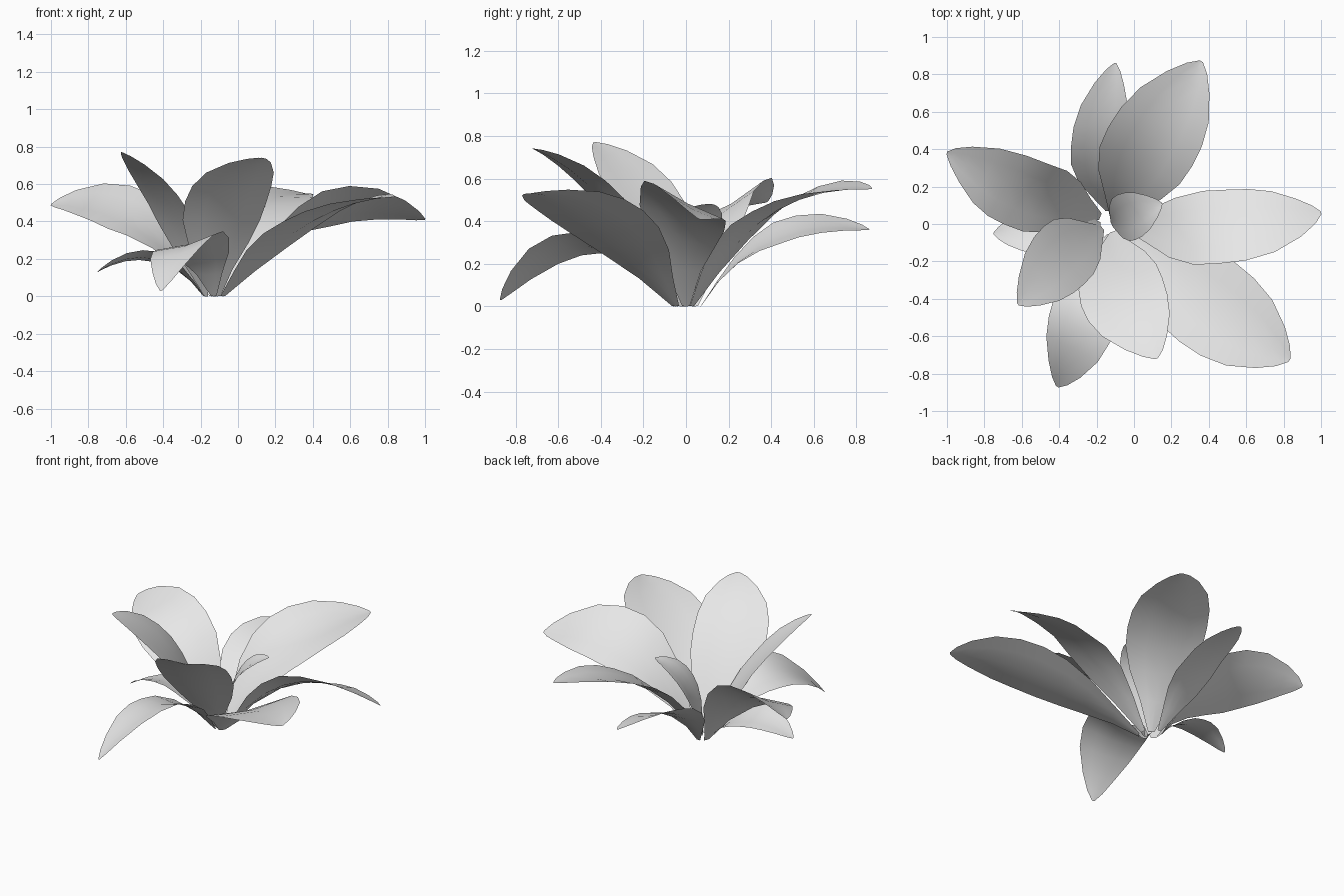
import bpy, bmesh
from math import radians
from mathutils import Vector, Matrix

cube = bpy.data.objects.get("Cube")
if cube:
    bpy.data.objects.remove(cube, do_unlink=True)

# One pale grey for the whole plant
grey = bpy.data.materials.new("pale_grey")
grey.use_nodes = True
grey.diffuse_color = (0.8, 0.8, 0.8, 1)
grey.node_tree.nodes["Principled BSDF"].inputs["Base Color"].default_value = (0.8, 0.8, 0.8, 1)

# Shared leaf outline: position along the leaf, share of the half width
OUTLINE = [(0, .08), (.12, .38), (.25, .74), (.38, .95), (.5, 1), (.62, .97),
           (.75, .83), (.88, .52), (.96, .25), (1, .04)]
ACROSS = (-1, -.5, 0, .5, 1)
UP = Vector((0, 0, 1))


def leaf(name, base, middle, tip, half_width, roll=0, fold=.1, lift=0):
    """Arched blade through three points; roll in degrees lifts its left edge,
    fold cups it along the vein and lift steepens its lower part."""
    a, b, c = Vector(base), Vector(middle), Vector(tip)
    lin, quad = 4 * b - 3 * a - c, 2 * a + 2 * c - 4 * b
    side_flat = UP.cross(c - a).normalized()
    bm = bmesh.new()
    rows = []
    for t, w in OUTLINE:
        centre = a + lin * t + quad * t * t + UP * lift * t * (1 - t) ** 2
        tangent = (lin + 2 * quad * t).normalized()
        side = Matrix.Rotation(radians(roll) * min(1, 2 * t), 3, tangent) @ side_flat
        normal = tangent.cross(side).normalized()
        rows.append([bm.verts.new(centre + half_width * w * (side * s + normal * fold * abs(s)))
                     for s in ACROSS])
    for low, high in zip(rows, rows[1:]):
        for i in range(len(ACROSS) - 1):
            bm.faces.new((low[i + 1], low[i], high[i], high[i + 1]))
    for f in bm.faces:
        f.smooth = True
    mesh = bpy.data.meshes.new(name)
    bm.to_mesh(mesh)
    bm.free()
    mesh.materials.append(grey)
    obj = bpy.data.objects.new(name, mesh)
    bpy.context.collection.objects.link(obj)


# Back leaves
leaf("back_large_leaf", (-.11, .03, 0), (.09, .43, .42), (.36, .87, .55), .25, 9, .13, .25)
leaf("back_narrow_leaf", (-.14, .07, 0), (-.19, .43, .32), (-.1, .86, .36), .16, 20, .08, .1)

# Leaves towards -x
leaf("side_large_leaf", (-.18, .04, 0), (-.58, .17, .42), (-1, .38, .49), .22, -28, .08, .15)
leaf("side_low_leaf", (-.18, 0, 0), (-.45, -.03, .2), (-.75, -.05, .13), .13, 12)
leaf("side_upright_leaf", (-.17, -.02, 0), (-.38, -.17, .47), (-.62, -.43, .77), .19, -10, .05)

# Front leaves
leaf("front_drooping_leaf", (-.13, -.06, 0), (-.25, -.46, .28), (-.41, -.87, .03), .19, 15)
leaf("front_upright_leaf", (-.11, -.04, 0), (-.06, -.38, .49), (.12, -.72, .74), .23)
leaf("front_large_leaf", (-.08, -.05, 0), (.4, -.42, .39), (.83, -.73, .53), .26, 6, .1, .1)

# Leaf towards +x and the young centre leaf
leaf("side_wide_leaf", (-.07, 0, 0), (.48, -.02, .42), (1, .06, .41), .22, -27, .06, .3)
leaf("centre_young_leaf", (-.12, 0, 0), (-.03, .04, .33), (.15, .11, .48), .13)
